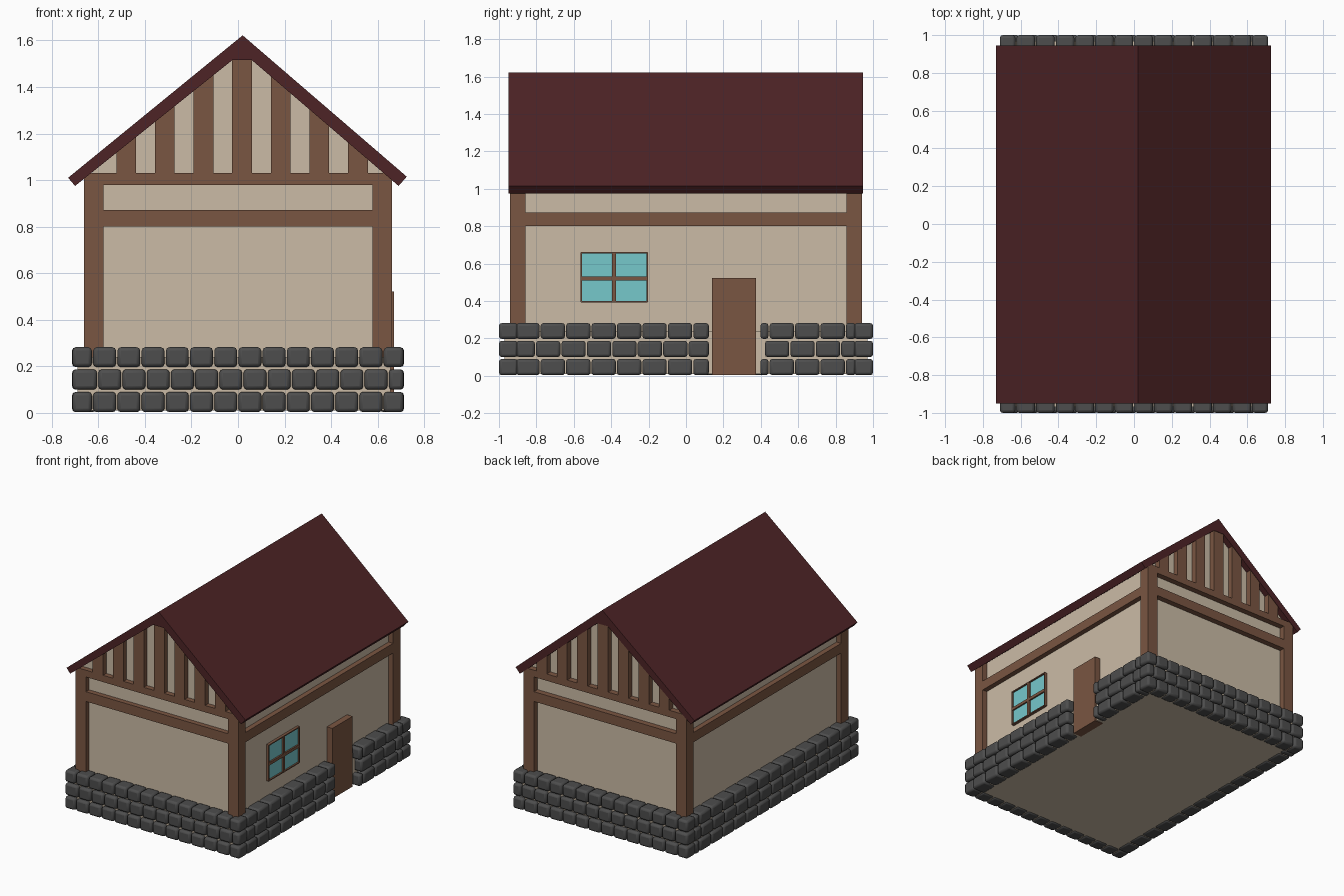
import bpy
import bmesh

cube = bpy.data.objects.get("Cube")
if cube:
    bpy.data.objects.remove(cube, do_unlink=True)


def material(name, color):
    m = bpy.data.materials.new(name)
    m.use_nodes = True
    m.diffuse_color = (*color, 1)
    m.node_tree.nodes["Principled BSDF"].inputs["Base Color"].default_value = (*color, 1)
    return m


PLASTER = material("cream plaster", (0.6, 0.5, 0.38))
WOOD = material("brown timber", (0.195, 0.093, 0.054))
ROOF = material("dark red roof", (0.075, 0.017, 0.019))
STONE = material("grey stone", (0.075, 0.075, 0.075))
GLASS = material("turquoise glass", (0.18, 0.58, 0.6))


def add_box(bm, x, y, z):
    verts = [bm.verts.new((a, b, c)) for c in z for a, b in
             ((x[0], y[0]), (x[1], y[0]), (x[1], y[1]), (x[0], y[1]))]
    for f in ((3, 2, 1, 0), (4, 5, 6, 7), (0, 1, 5, 4), (1, 2, 6, 5), (2, 3, 7, 6), (3, 0, 4, 7)):
        bm.faces.new([verts[i] for i in f])


def finish(bm, name, mat):
    bmesh.ops.recalc_face_normals(bm, faces=bm.faces)
    mesh = bpy.data.meshes.new(name)
    bm.to_mesh(mesh)
    bm.free()
    mesh.materials.append(mat)
    obj = bpy.data.objects.new(name, mesh)
    bpy.context.collection.objects.link(obj)
    return obj


def box(name, mat, x, y, z):
    bm = bmesh.new()
    add_box(bm, x, y, z)
    return finish(bm, name, mat)


def extrude_y(name, mat, points, y0, y1):
    """Extrude an x/z outline along y."""
    bm = bmesh.new()
    face = bm.faces.new([bm.verts.new((x, y0, z)) for x, z in points])
    new = bmesh.ops.extrude_face_region(bm, geom=[face])["geom"]
    verts = [v for v in new if isinstance(v, bmesh.types.BMVert)]
    bmesh.ops.translate(bm, verts=verts, vec=(0, y1 - y0, 0))
    return finish(bm, name, mat)


def under(x):
    """Height of the roof underside, with a flat strip below the ridge."""
    return 1.515 - 0.857 * max(0, x - 0.06) - 0.8 * max(0, -0.025 - x)


# Roof and plaster body
extrude_y("roof", ROOF, [(-0.73, 1.01), (0.02, 1.622), (0.725, 1.015), (0.69, 0.975),
                         (0.06, 1.515), (-0.025, 1.515), (-0.7, 0.975)], -0.95, 0.945)
xs = (0.625, 0.06, -0.025, -0.625)
extrude_y("plaster_walls", PLASTER,
          [(-0.625, 0.2), (0.625, 0.2)] + [(x, under(x) + 0.02) for x in xs], -0.905, 0.9)
box("plaster_base", PLASTER, (-0.69, 0.655), (-0.97, 0.97), (0.01, 0.24))

# Timber frame
for sx, side in ((-1, "right"), (1, "left")):
    x = sorted((sx * 0.578, sx * 0.662))
    box(side + "_side_beam", WOOD, x, (-0.88, 0.88), (0.8, 0.872))
    for sy, end in ((-1, "front"), (1, "back")):
        y = sorted((sy * 0.857, sy * 0.942))
        box(f"{end}_{side}_post", WOOD, x, y, (0.2, 1.03))

for sy, end in ((-1, "front"), (1, "back")):
    y = sorted((sy * 0.87, sy * 0.942))
    box(end + "_middle_beam", WOOD, (-0.6, 0.6), y, (0.8, 0.872))
    box(end + "_top_beam", WOOD, (-0.6, 0.6), y, (0.98, 1.03))
    for i in range(-3, 4):
        c = 0.0175 + i * 0.166
        a, b = c - 0.0425, c + 0.0425
        extrude_y(f"{end}_gable_stud", WOOD,
                  [(a, 1.0), (b, 1.0), (b, under(b) + 0.015), (a, under(a) + 0.015)], *y)

# Door
box("door", WOOD, (0.6, 0.67), (0.14, 0.375), (0.005, 0.522))

# Window: glass plate with a thin frame and cross bars
box("window_glass", GLASS, (0.62, 0.634), (-0.56, -0.205), (0.397, 0.658))
bm = bmesh.new()
depth = (0.62, 0.645)
for y, w in ((-0.56, 0.004), (-0.384, 0.011), (-0.207, 0.004)):
    add_box(bm, depth, (y - w, y + w), (0.395, 0.66))
for z, w in ((0.397, 0.004), (0.52, 0.011), (0.658, 0.004)):
    add_box(bm, depth, (-0.562, -0.205), (z - w, z + w))
finish(bm, "window_frame", WOOD)


# Stone courses
ROWS = ((0.003, 0.09), (0.1, 0.187), (0.197, 0.282))


def stone_wall(name, along_x, across, start, end, pitch, first_widths, gap=None):
    bm = bmesh.new()
    for z, first in zip(ROWS, first_widths):
        cuts = [start]
        p = start + first
        while p < end - pitch * 0.4:
            cuts.append(p)
            p += pitch
        cuts.append(end)
        for a, b in zip(cuts, cuts[1:]):
            pieces = [(a, b)]
            if gap:
                pieces = [(a, min(b, gap[0])), (max(a, gap[1]), b)]
            for lo, hi in pieces:
                if hi - lo > 0.03:
                    span = (lo + 0.003, hi - 0.003)
                    add_box(bm, *((span, across) if along_x else (across, span)), z)
    obj = finish(bm, name, STONE)
    bevel = obj.modifiers.new("rounded edges", "BEVEL")
    bevel.width = 0.015
    bevel.segments = 2
    bpy.ops.object.select_all(action="DESELECT")
    obj.select_set(True)
    bpy.context.view_layer.objects.active = obj
    bpy.ops.object.shade_smooth_by_angle(angle=0.8)


END_FIRST = (0.088, 0.11, 0.088)
SIDE_FIRST = (0.13, 0.105, 0.13)
stone_wall("front_stones", True, (-1, -0.9), -0.713, 0.713, 0.104, END_FIRST)
stone_wall("back_stones", True, (0.9, 1), -0.713, 0.713, 0.104, END_FIRST)
stone_wall("left_stones", False, (0.61, 0.713), -0.91, 0.91, 0.136, SIDE_FIRST, (0.125, 0.395))
stone_wall("right_stones", False, (-0.713, -0.61), -0.91, 0.91, 0.136, SIDE_FIRST)
